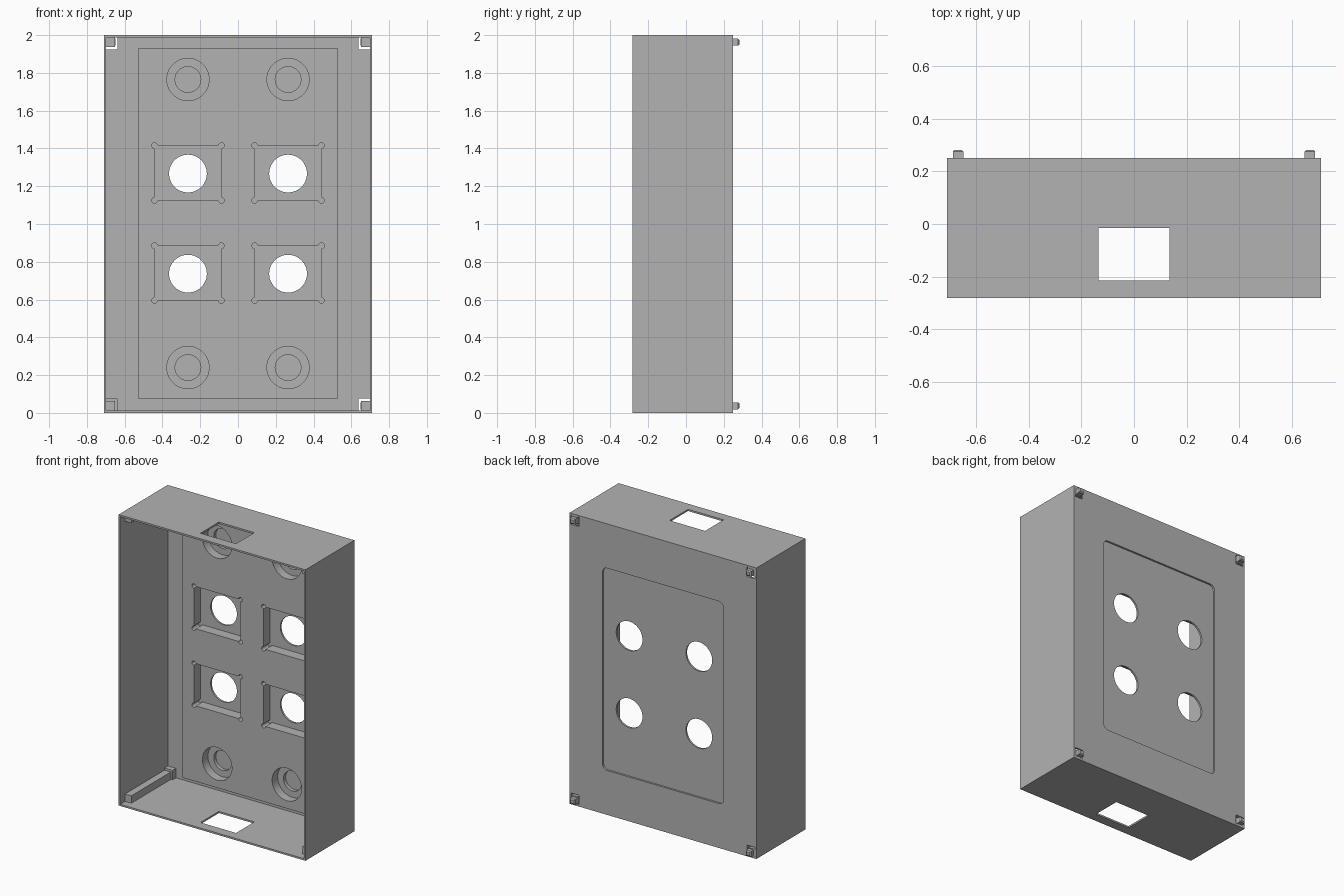
import bpy, bmesh, math
from mathutils import Matrix, Vector

cube = bpy.data.objects.get("Cube")
if cube:
    bpy.data.objects.remove(cube, do_unlink=True)

grey = bpy.data.materials.new("plain grey")
grey.use_nodes = True
GREY = (0.45, 0.45, 0.45, 1.0)
grey.diffuse_color = GREY
grey.node_tree.nodes["Principled BSDF"].inputs["Base Color"].default_value = GREY

WALL = 0.012        # shell thickness
HALF_W = 0.71
FRONT, BACK = -0.282, 0.25
PAD = 0.152         # front face of the thick centre pad


def finish(name, bm):
    bmesh.ops.recalc_face_normals(bm, faces=bm.faces)
    me = bpy.data.meshes.new(name)
    bm.to_mesh(me)
    bm.free()
    me.materials.append(grey)
    ob = bpy.data.objects.new(name, me)
    bpy.context.collection.objects.link(ob)
    return ob


def box(name, x, y, z, round_y=0.0):
    """Box from three (min, max) ranges, optionally rounded along its y edges."""
    lo, hi = (Vector(p) for p in zip(x, y, z))
    bm = bmesh.new()
    bmesh.ops.create_cube(bm, size=1)
    bmesh.ops.scale(bm, vec=hi - lo, verts=bm.verts)
    bmesh.ops.translate(bm, vec=(lo + hi) / 2, verts=bm.verts)
    if round_y:
        edges = [e for e in bm.edges
                 if abs(e.verts[0].co.y - e.verts[1].co.y) > 1e-4]
        bmesh.ops.bevel(bm, geom=edges, offset=round_y, segments=6,
                        profile=0.5, affect='EDGES')
    return finish(name, bm)


def rod(name, x, z, radius, y, sides=48):
    """Cylinder running along y."""
    bm = bmesh.new()
    bmesh.ops.create_cone(bm, cap_ends=True, segments=sides, radius1=radius,
                          radius2=radius, depth=y[1] - y[0])
    bmesh.ops.rotate(bm, matrix=Matrix.Rotation(math.pi / 2, 3, 'X'), verts=bm.verts)
    bmesh.ops.translate(bm, vec=(x, sum(y) / 2, z), verts=bm.verts)
    return finish(name, bm)


def combine(target, tool, operation='DIFFERENCE'):
    """Apply one boolean and discard the tool."""
    mod = target.modifiers.new("cut", 'BOOLEAN')
    mod.operation = operation
    mod.solver = 'EXACT'
    mod.object = tool
    bpy.context.view_layer.update()
    dg = bpy.context.evaluated_depsgraph_get()
    me = bpy.data.meshes.new_from_object(target.evaluated_get(dg))
    target.modifiers.clear()
    target.data = me
    bpy.data.objects.remove(tool, do_unlink=True)


# Shell, open at the front, with the thick centre pad on its back wall
case = box("case", (-HALF_W, HALF_W), (FRONT, BACK), (0, 2))
combine(case, box("cavity", (-HALF_W + WALL, HALF_W - WALL), (-0.5, 0.237),
                  (WALL, 2 - WALL)))
combine(case, box("pad", (-0.53, 0.53), (PAD, 0.244), (0.075, 1.93)), 'UNION')

# Shallow rounded panel recess on the back
combine(case, box("recess", (-0.46, 0.46), (0.237, 0.4), (0.305, 1.695), 0.035))

# Cable slots through the top and bottom walls
combine(case, box("slot", (-0.135, 0.135), (-0.215, -0.015), (-0.5, 2.5)))

for x in (-0.265, 0.265):
    # Rectangular pockets with relieved corners and a round through hole
    for z in (0.74, 1.27):
        combine(case, box("pocket", (x - 0.177, x + 0.177), (0.0, 0.224),
                          (z - 0.145, z + 0.145)))
        for sx in (-1, 1):
            for sz in (-1, 1):
                combine(case, rod("relief", x + sx * 0.177, z + sz * 0.145,
                                  0.015, (0.0, 0.224), 16))
        combine(case, rod("hole", x, z - 0.003, 0.1, (0.0, 0.5)))
    # Stepped blind holes
    for z in (0.24, 1.765):
        combine(case, rod("wide_step", x, z, 0.112, (0.0, 0.212)))
        combine(case, rod("deep_step", x, z, 0.068, (0.0, 0.236)))

# Corner clips: a clearance notch, a long arm and a chamfered nub behind
for sx, side in ((-1, "right"), (1, "left")):
    for top, level in ((False, "bottom"), (True, "top")):
        def xr(a, b):
            return tuple(sorted((sx * a, sx * b)))

        def zr(a, b):
            return (2 - b, 2 - a) if top else (a, b)

        combine(case, box("notch", xr(0.637, 0.698), (0.2, 0.4), zr(WALL, 0.077)))
        box(f"{level}_{side}_clip_arm", xr(0.65, 0.70), (-0.23, 0.249), zr(0.01, 0.063))
        nub = box(f"{level}_{side}_clip_nub", xr(0.649, 0.689), (0.24, 0.282),
                  zr(0.019, 0.056))
        bm = bmesh.new()
        bm.from_mesh(nub.data)
        rim = [e for e in bm.edges if all(v.co.y > 0.28 for v in e.verts)]
        bmesh.ops.bevel(bm, geom=rim, offset=0.007, segments=1, affect='EDGES')
        bm.to_mesh(nub.data)
        bm.free()

# Smooth the round bores, keep every corner crisp
bpy.ops.object.select_all(action='DESELECT')
case.select_set(True)
bpy.context.view_layer.objects.active = case
bpy.ops.object.shade_smooth_by_angle(angle=math.radians(30))
